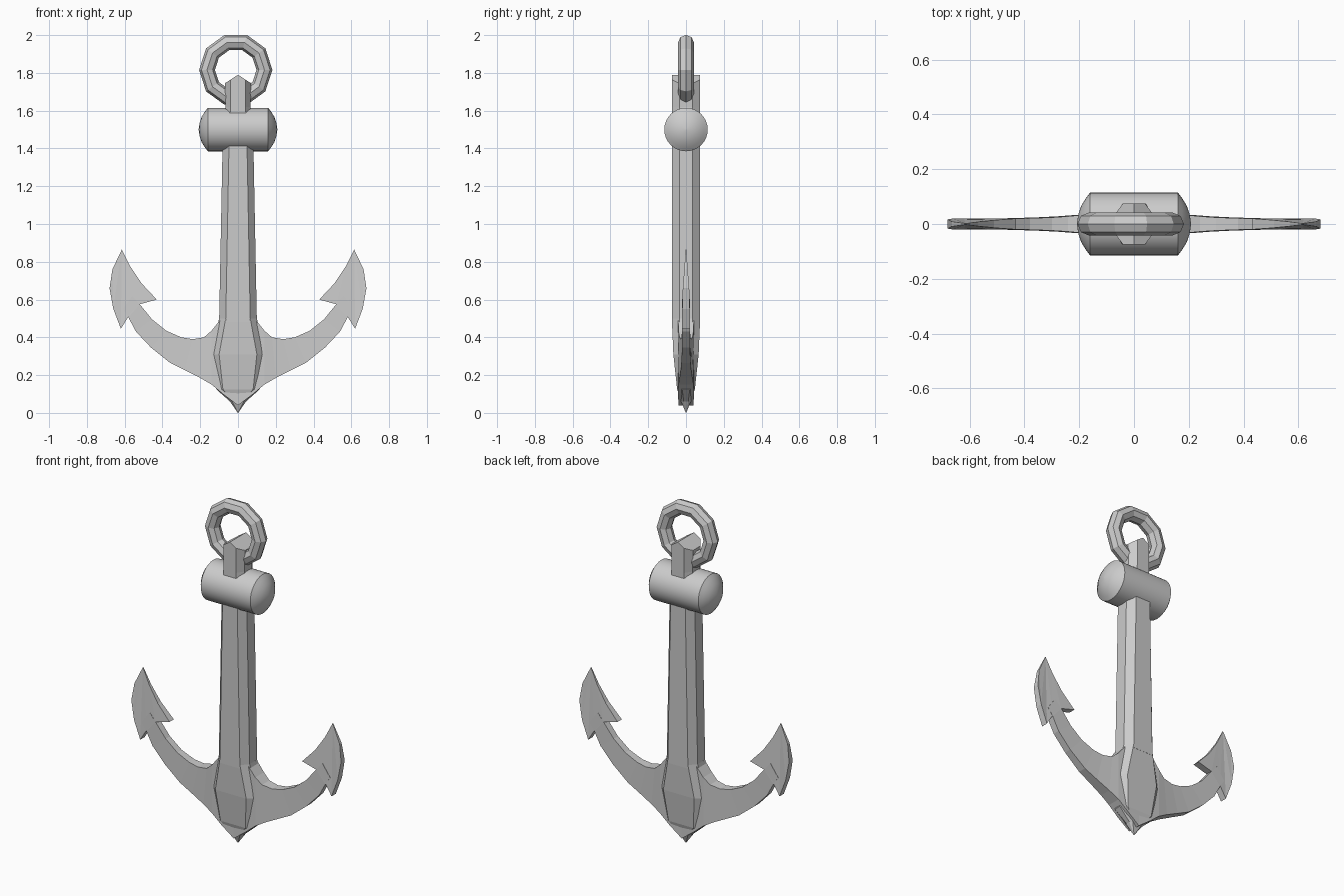
import bpy, bmesh
from math import pi, sin, cos

if "Cube" in bpy.data.objects:
    bpy.data.objects.remove(bpy.data.objects["Cube"])


def finish(bm, name):
    bmesh.ops.remove_doubles(bm, verts=bm.verts, dist=1e-5)
    bmesh.ops.recalc_face_normals(bm, faces=bm.faces)
    me = bpy.data.meshes.new(name)
    bm.to_mesh(me)
    bm.free()
    ob = bpy.data.objects.new(name, me)
    bpy.context.collection.objects.link(ob)
    return ob


def loft(bm, sections):
    rings = [[bm.verts.new(p) for p in s] for s in sections]
    n = len(rings[0])
    for a, b in zip(rings, rings[1:]):
        for i in range(n):
            j = (i + 1) % n
            bm.faces.new((a[i], a[j], b[j], b[i]))
    bm.faces.new(rings[0])
    bm.faces.new(rings[-1])


def octagon(z, w, a, d, b, slope=0):
    pts = [(w, -b), (w, b), (a, d), (-a, d), (-w, b), (-w, -b), (-a, -d), (a, -d)]
    return [(x, y, z - slope * abs(x)) for x, y in pts]


# Shank with a roof-shaped head: two halves meet in the ridge at x = 0
bm = bmesh.new()
loft(bm, [octagon(0.48, .10, .065, .075, .035),
          octagon(1.40, .082, .048, .075, .035),
          octagon(1.62, .066, .040, .075, .035),
          octagon(1.79, .070, .040, .075, .035)])
bmesh.ops.bisect_plane(bm, geom=bm.verts[:] + bm.edges[:] + bm.faces[:],
                       plane_co=(0, 0, 0), plane_no=(1, 0, 0))
for v in bm.verts:
    if v.co.z > 1.7:
        v.co.z -= 0.65 * abs(v.co.x)
finish(bm, "shank")

# Crown tapering to a point at the bottom
bm = bmesh.new()
loft(bm, [octagon(z, w, a, d, b) for z, w, a, d, b in [
    (0.50, .10, .065, .075, .035), (0.31, .145, .10, .067, .025),
    (0.125, .115, .08, .047, .02), (0.06, .042, .03, .026, .012),
    (0.0, .001, .0007, .001, .0005)]])
finish(bm, "crown")

# Arms: lower edge x z, upper edge x z, half thickness
ARM = [(.0, .04, .0, .52, .04), (.08, .10, .08, .51, .042), (.14, .15, .14, .435, .04),
       (.20, .185, .18, .40, .034), (.28, .225, .24, .39, .028),
       (.36, .265, .30, .40, .024), (.46, .345, .38, .435, .021),
       (.54, .43, .455, .495, .02), (.58, .505, .52, .575, .02),
       (.61, .55, .56, .62, .018)]
# Fluke outline: x z half thickness
FLUKE = [(.58, .51, .02), (.62, .445, .02), (.66, .55, .02), (.68, .66, .017),
         (.665, .76, .009), (.615, .865, .002), (.57, .775, .008),
         (.51, .685, .014), (.43, .60, .02), (.52, .575, .02)]
for side, s in (("left", -1), ("right", 1)):
    bm = bmesh.new()
    loft(bm, [[(s * a, -t, b), (s * c, -t, d), (s * c, t, d), (s * a, t, b)]
              for a, b, c, d, t in ARM])
    finish(bm, side + "_arm")
    bm = bmesh.new()
    loft(bm, [[(s * x, k * t, z) for x, z, t in FLUKE] for k in (-1, 1)])
    bmesh.ops.triangulate(bm, faces=[f for f in bm.faces if len(f.verts) > 4])
    finish(bm, side + "_fluke")

# Stock: cylinder across the shank with domed ends
bm = bmesh.new()
dome = [(.16, .115), (.175, .095), (.192, .068), (.203, .036), (.208, .003)]
profile = [(-x, r) for x, r in reversed(dome)] + dome
N = 32
loft(bm, [[(x, r * cos(2 * pi * i / N), 1.5 + r * sin(2 * pi * i / N))
           for i in range(N)] for x, r in profile])
stock = finish(bm, "stock")
bpy.context.view_layer.objects.active = stock
stock.select_set(True)
bpy.ops.object.shade_smooth_by_angle(angle=0.4)

# Ring through the head
bpy.ops.mesh.primitive_torus_add(major_segments=10, minor_segments=8,
                                 major_radius=.152, minor_radius=.042,
                                 location=(-.012, 0, 1.816), rotation=(pi / 2, 0, 0))
ring = bpy.context.object
ring.name = "ring"
for p in ring.data.polygons:
    p.use_smooth = False
